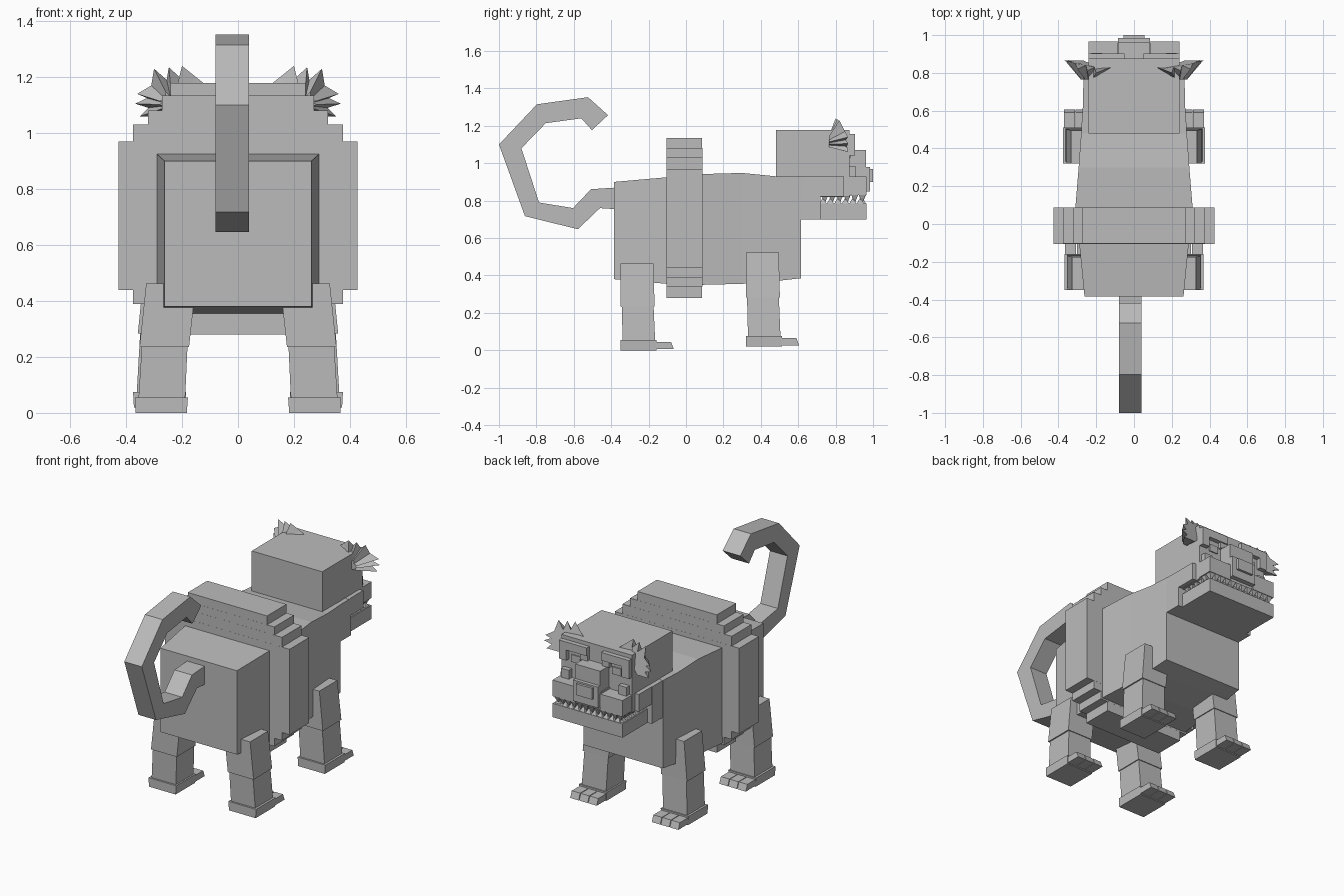
import bpy, bmesh, math
from mathutils import Vector

cube = bpy.data.objects.get("Cube")
if cube:
    bpy.data.objects.remove(cube, do_unlink=True)

grey = bpy.data.materials.new("stone_grey")
grey.use_nodes = True
colour = (0.5, 0.5, 0.5, 1)
grey.diffuse_color = colour
grey.node_tree.nodes["Principled BSDF"].inputs["Base Color"].default_value = colour


def loft(name, rings):
    """Skin a list of rings and cap both ends."""
    bm = bmesh.new()
    loops = [[bm.verts.new(p) for p in ring] for ring in rings]
    count = len(loops[0])
    for a, b in zip(loops, loops[1:]):
        for i in range(count):
            j = (i + 1) % count
            bm.faces.new((a[i], a[j], b[j], b[i]))
    bm.faces.new(loops[0][::-1])
    bm.faces.new(loops[-1])
    bmesh.ops.recalc_face_normals(bm, faces=bm.faces)
    mesh = bpy.data.meshes.new(name)
    bm.to_mesh(mesh)
    bm.free()
    mesh.materials.append(grey)
    obj = bpy.data.objects.new(name, mesh)
    bpy.context.collection.objects.link(obj)
    return obj


def flat_ring(x0, x1, y0, y1, z):
    return [(x0, y0, z), (x1, y0, z), (x1, y1, z), (x0, y1, z)]


def box(name, x, y, z):
    return loft(name, [flat_ring(*x, *y, h) for h in z])


def pair(name, x, y, z):
    for side, s in (("left", 1), ("right", -1)):
        box(f"{side}_{name}", sorted((s * x[0], s * x[1])), y, z)


# Body: half width, bottom and top along its length
sections = [(-.385, .262, .38, .90), (-.10, .29, .355, .925), (.09, .31, .35, .942),
            (.30, .293, .355, .948), (.48, .28, .37, .93), (.615, .272, .385, .93)]
loft("body", [[(-w, y, lo), (w, y, lo), (w, y, hi), (-w, y, hi)]
              for y, w, lo, hi in sections])

# Stepped girdle around the middle
for i, (w, lo, hi) in enumerate([(.427, .44, .97), (.375, .39, 1.03),
                                 (.322, .34, 1.08), (.272, .28, 1.135)]):
    box(f"girdle_step_{i + 1}", (-w, w), (-.105 + i * .0005, .088 - i * .0005), (lo, hi))

# Curled tail: side outline pushed across x
outer = [(-.37, .87), (-.508, .861), (-.604, .76), (-.786, .79), (-.88, 1.08),
         (-.75, 1.214), (-.56, 1.24), (-.503, 1.177)]
inner = [(-.37, .754), (-.46, .76), (-.578, .647), (-.861, .717), (-1, 1.10),
         (-.797, 1.315), (-.524, 1.353), (-.417, 1.257)]
loft("tail", [[(-.08, *a), (.04, *a), (.04, *b), (-.08, *b)] for a, b in zip(outer, inner)])

# Legs and feet
for end, y, base, spread in (("rear", -.35, 0, 0), ("front", .32, .02, .006)):
    lift = base * 3
    for side, s in (("left", 1), ("right", -1)):
        def leg_ring(x0, x1, y0, y1, z):
            return flat_ring(s * (x0 + spread), s * (x1 + spread), y + y0, y + y1, z)
        name = f"{side}_{end}"
        loft(name + "_upper_leg", [leg_ring(.175, .352, 0, .182, .235 + lift * .8),
                                   leg_ring(.15, .328, 0, .176, .463 + lift)])
        loft(name + "_lower_leg", [leg_ring(.19, .357, .012, .186, base + .03),
                                   leg_ring(.18, .343, .006, .176, .25 + lift * .8)])
        loft(name + "_foot", [leg_ring(.183, .366, 0, .192, base),
                              leg_ring(.179, .369, 0, .192, base + .055)])
        for k in range(3):
            x0 = .183 + k * .062
            loft(f"{name}_toe_{k + 1}", [leg_ring(x0, x0 + .058, .18, .285, base + .006),
                                         leg_ring(x0, x0 + .058, .18, .27, base + .045)])

# Head, neck and jaw
box("head", (-.242, .242), (.48, .875), (.82, 1.178))
box("neck", (-.27, .27), (.55, .72), (.70, .929))
box("upper_jaw", (-.268, .268), (.70, .845), (.822, .93))
box("lower_jaw", (-.24, .24), (.70, .965), (.70, .785))

# Face
pair("muzzle_pad", (.085, .24), (.84, .965), (.83, .93))
pair("cheek_step", (.17, .225), (.85, .905), (.93, .985))
box("muzzle_middle", (-.09, .09), (.84, .955), (.83, .94))
box("nose_bridge", (-.085, .085), (.85, .963), (.93, 1.07))
box("nose", (-.085, .085), (.94, .985), (.85, .98))
box("nose_tip", (-.055, .055), (.97, 1.0), (.90, .97))
pair("brow", (.05, .24), (.86, .903), (1.105, 1.155))
pair("brow_outer_end", (.19, .24), (.86, .903), (1.04, 1.11))
pair("brow_inner_end", (.05, .10), (.86, .895), (1.07, 1.11))
pair("eye", (.11, .17), (.86, .882), (1.03, 1.075))


# Teeth: pointed pyramids, the lower row offset from the upper
def tooth(name, x, y, root, tip):
    r = .019
    loft(name, [flat_ring(x - r, x + r, y - r, y + r, root),
                flat_ring(x - .001, x + .001, y - .001, y + .001, tip)])


for row, root, tip, shift in (("upper", .831, .788, 0), ("lower", .784, .815, .02)):
    for k in range(6):
        for side, s in (("left", 1), ("right", -1)):
            tooth(f"{side}_{row}_tooth_{k + 1}", s * .215, .742 + k * .04 - shift / 2, root, tip)
    for k in range(10):
        tooth(f"front_{row}_tooth_{k + 1}", -.18 + k * .04 - shift, .943, root, tip)


# Ears: pleated flaring fans
rim = [(.115, .83, 1.172), (.15, .82, 1.20), (.20, .80, 1.24), (.21, .83, 1.20),
       (.247, .81, 1.236), (.255, .84, 1.19), (.30, .82, 1.23), (.31, .85, 1.17),
       (.36, .867, 1.14), (.325, .855, 1.125), (.367, .867, 1.105), (.32, .86, 1.09),
       (.35, .867, 1.06), (.27, .866, 1.06)]
for side, s in (("left", 1), ("right", -1)):
    hub = Vector((.235, .755, 1.10))
    front, back = [], []
    for p in rim:
        v = Vector(p)
        root = hub.lerp(v, .35)
        root.y = .765
        front.append((s * v.x, v.y, v.z))
        back.append((s * root.x, root.y, root.z))
    centre = Vector((.22, .845, 1.10))
    front.append((s * centre.x, centre.y, centre.z))
    back.append((s * .22, .765, 1.09))
    loft(f"{side}_ear", [back, front])
